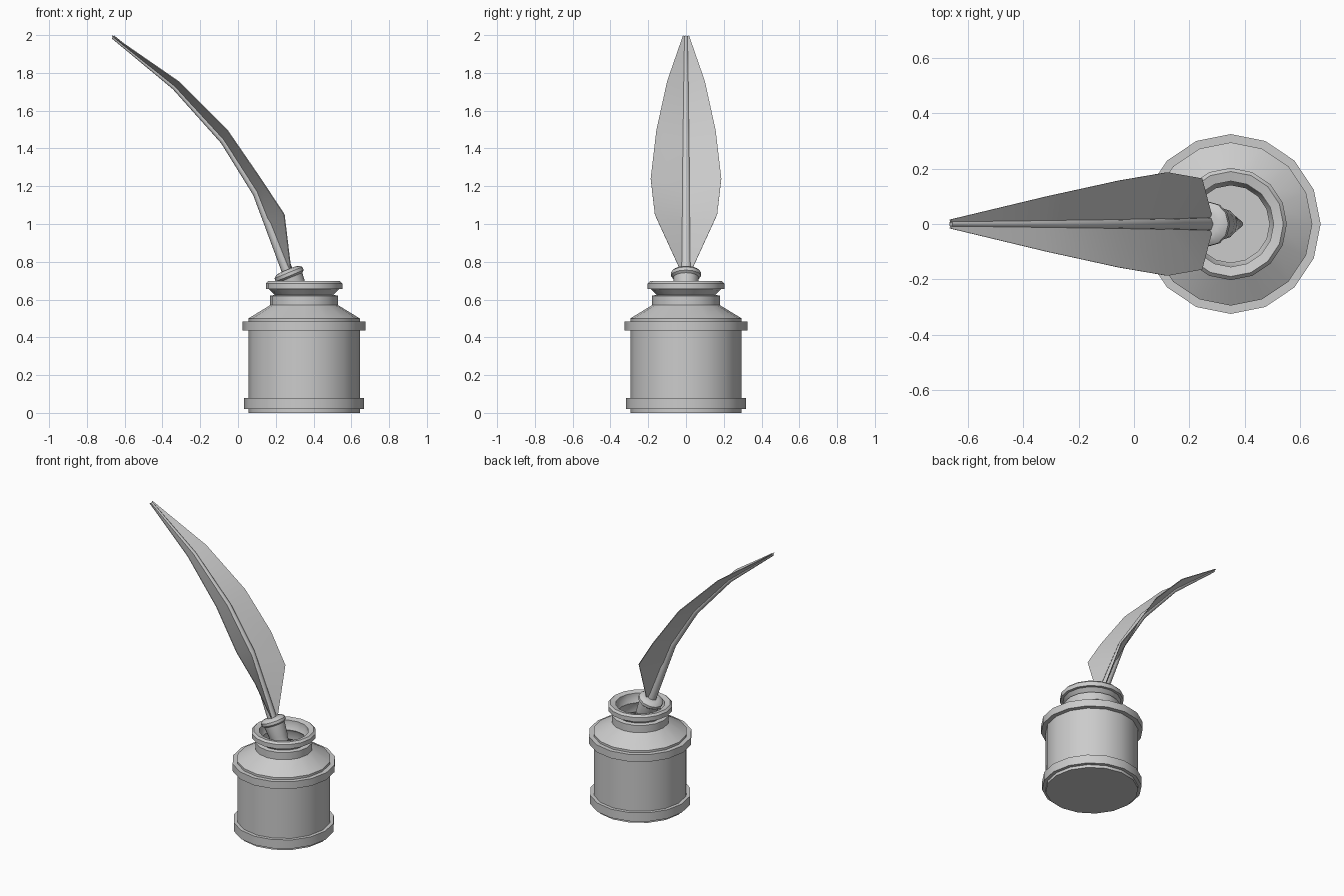
import bpy, bmesh, math
from mathutils import Vector, Matrix

cube = bpy.data.objects.get("Cube")
if cube:
    bpy.data.objects.remove(cube)

grey = bpy.data.materials.new("plain grey")
grey.use_nodes = True
COLOUR = (0.6, 0.6, 0.6, 1)
grey.diffuse_color = COLOUR
grey.node_tree.nodes["Principled BSDF"].inputs["Base Color"].default_value = COLOUR


def finish(bm, name, angle=40):
    bmesh.ops.recalc_face_normals(bm, faces=bm.faces)
    mesh = bpy.data.meshes.new(name)
    bm.to_mesh(mesh)
    bm.free()
    obj = bpy.data.objects.new(name, mesh)
    bpy.context.collection.objects.link(obj)
    mesh.materials.append(grey)
    bpy.ops.object.select_all(action='DESELECT')
    obj.select_set(True)
    bpy.context.view_layer.objects.active = obj
    bpy.ops.object.shade_smooth_by_angle(angle=math.radians(angle))
    return obj


def loft(bm, rings):
    """Bridge equal-length closed rings and cap both ends."""
    loops = [[bm.verts.new(p) for p in ring] for ring in rings]
    n = len(loops[0])
    for a, b in zip(loops, loops[1:]):
        for i in range(n):
            j = (i + 1) % n
            bm.faces.new((a[i], a[j], b[j], b[i]))
    bm.faces.new(loops[0])
    bm.faces.new(loops[-1])


def circle(r, z, n):
    return [Vector((r * math.cos(math.tau * i / n), r * math.sin(math.tau * i / n), z))
            for i in range(n)]


def lathe(name, profile, n, matrix):
    bm = bmesh.new()
    loft(bm, [[matrix @ p for p in circle(r, z, n)] for r, z in profile])
    return finish(bm, name)


# Hollow jar: outside from the base up, over the lip, then down inside
jar_x = 0.35
outside = [(0.295, 0), (0.295, 0.02), (0.318, 0.02), (0.318, 0.08), (0.295, 0.08),
           (0.295, 0.435), (0.325, 0.435), (0.325, 0.485), (0.295, 0.485), (0.295, 0.5),
           (0.18, 0.57), (0.18, 0.62), (0.155, 0.625), (0.185, 0.655), (0.203, 0.655),
           (0.203, 0.685), (0.19, 0.698)]
inside = [(0.155, 0.69), (0.155, 0.66), (0.14, 0.63), (0.155, 0.61), (0.155, 0.56),
          (0.27, 0.48), (0.27, 0.04)]
lathe("ink_jar", outside + inside, 16, Matrix.Translation((jar_x, 0, 0)))

# Quill holder, tilted along the stem: collar, grip and nib pointing into the jar
axis = Vector((-0.38, 0, 0.925)).normalized()
tilt = Matrix.Translation((0.27, 0, 0.735)) @ axis.to_track_quat('Z', 'Y').to_matrix().to_4x4()
holder = [(0.008, -0.31), (0.03, -0.23), (0.045, -0.15), (0.055, -0.14), (0.055, -0.12),
          (0.06, -0.1), (0.068, -0.02), (0.08, -0.01), (0.08, 0.008), (0.066, 0.02),
          (0.045, 0.025)]
lathe("quill_holder", holder, 12, tilt)

# Feather stations: shaft x, shaft z, shaft radius, vane edge x, edge z, half width
stations = [(0.26, 0.755, 0.03, 0.28, 0.76, 0.032),
            (0.165, 1.0, 0.026, 0.245, 1.05, 0.165),
            (0.10, 1.165, 0.023, 0.12, 1.24, 0.187),
            (-0.075, 1.44, 0.019, -0.055, 1.495, 0.157),
            (-0.335, 1.725, 0.015, -0.315, 1.755, 0.1),
            (-0.662, 1.99, 0.01, -0.665, 1.997, 0.016)]

# Shaft: tapered tube following the bend
centres = [Vector((s[0], 0, s[1])) for s in stations]
bm = bmesh.new()
rings = []
for i, s in enumerate(stations):
    d = (centres[min(i + 1, 5)] - centres[max(i - 1, 0)]).normalized()
    turn = d.to_track_quat('Z', 'Y')
    rings.append([centres[i] + turn @ p for p in circle(s[2], 0, 8)])
loft(bm, rings)
finish(bm, "feather_shaft", 60)

# Vane: one thin blade on each side of the shaft
half = Vector((0.002, 0, 0.001))
for side, name in ((1, "feather_vane_back"), (-1, "feather_vane_front")):
    bm = bmesh.new()
    rings = []
    for c, s in zip(centres, stations):
        edge = Vector((s[3], side * s[5], s[4]))
        rings.append([c - half, edge - half, edge + half, c + half])
    loft(bm, rings)
    finish(bm, name, 30)
